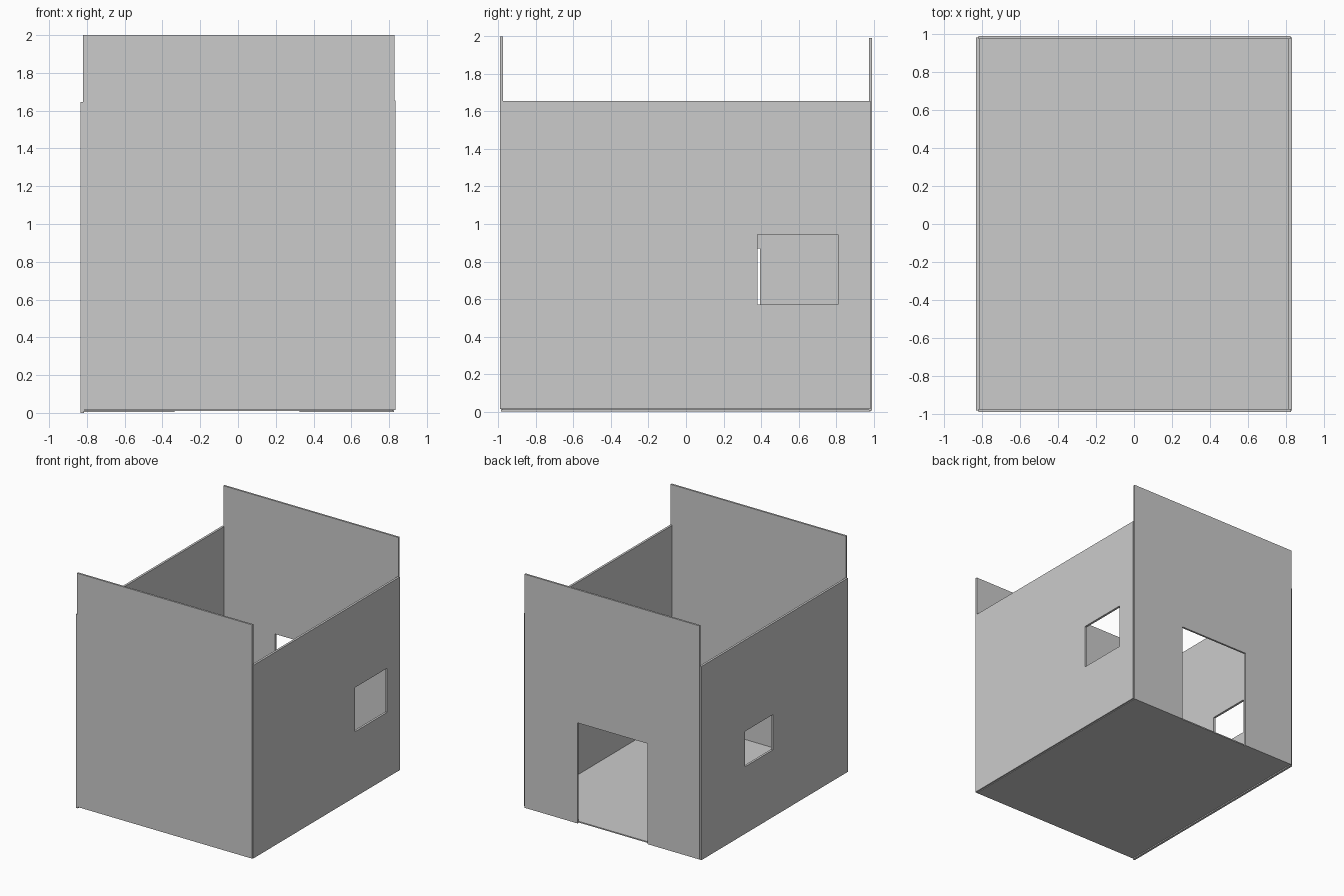
import bpy
from mathutils import Vector

if "Cube" in bpy.data.objects:
    bpy.data.objects.remove(bpy.data.objects["Cube"])


def box(name, lo, hi):
    """Box between two opposite corners."""
    lo, hi = Vector(lo), Vector(hi)
    bpy.ops.mesh.primitive_cube_add(size=1, location=(lo + hi) / 2)
    ob = bpy.context.object
    ob.name = name
    ob.scale = hi - lo
    bpy.ops.object.transform_apply(location=False, rotation=False, scale=True)
    return ob


def cut(wall, lo, hi):
    """Cut a box-shaped opening through a wall."""
    cutter = box(wall.name + "_cutter", lo, hi)
    mod = wall.modifiers.new("opening", "BOOLEAN")
    mod.operation = "DIFFERENCE"
    mod.solver = "EXACT"
    mod.object = cutter
    bpy.context.view_layer.objects.active = wall
    bpy.ops.object.modifier_apply(modifier=mod.name)
    bpy.data.objects.remove(cutter, do_unlink=True)


# Floor slab
box("floor", (-0.82, -0.98, 0.01), (0.82, 0.98, 0.02))

# Tall end walls; the back one has a doorway open to the bottom
box("front_wall", (-0.82, -0.992, 0.015), (0.828, -0.976, 2.0))
back = box("back_wall", (-0.82, 0.976, 0.006), (0.825, 0.992, 1.99))
cut(back, (-0.335, 0.9, -0.1), (0.325, 1.1, 0.86))

# Lower side walls with one window each
right = box("right_wall", (0.814, -0.985, 0.015), (0.833, 0.983, 1.655))
cut(right, (0.7, 0.38, 0.57), (0.95, 0.81, 0.945))
left = box("left_wall", (-0.833, -0.985, 0.0), (-0.814, 0.983, 1.645))
cut(left, (-0.95, 0.025, 0.57), (-0.7, 0.395, 0.87))
